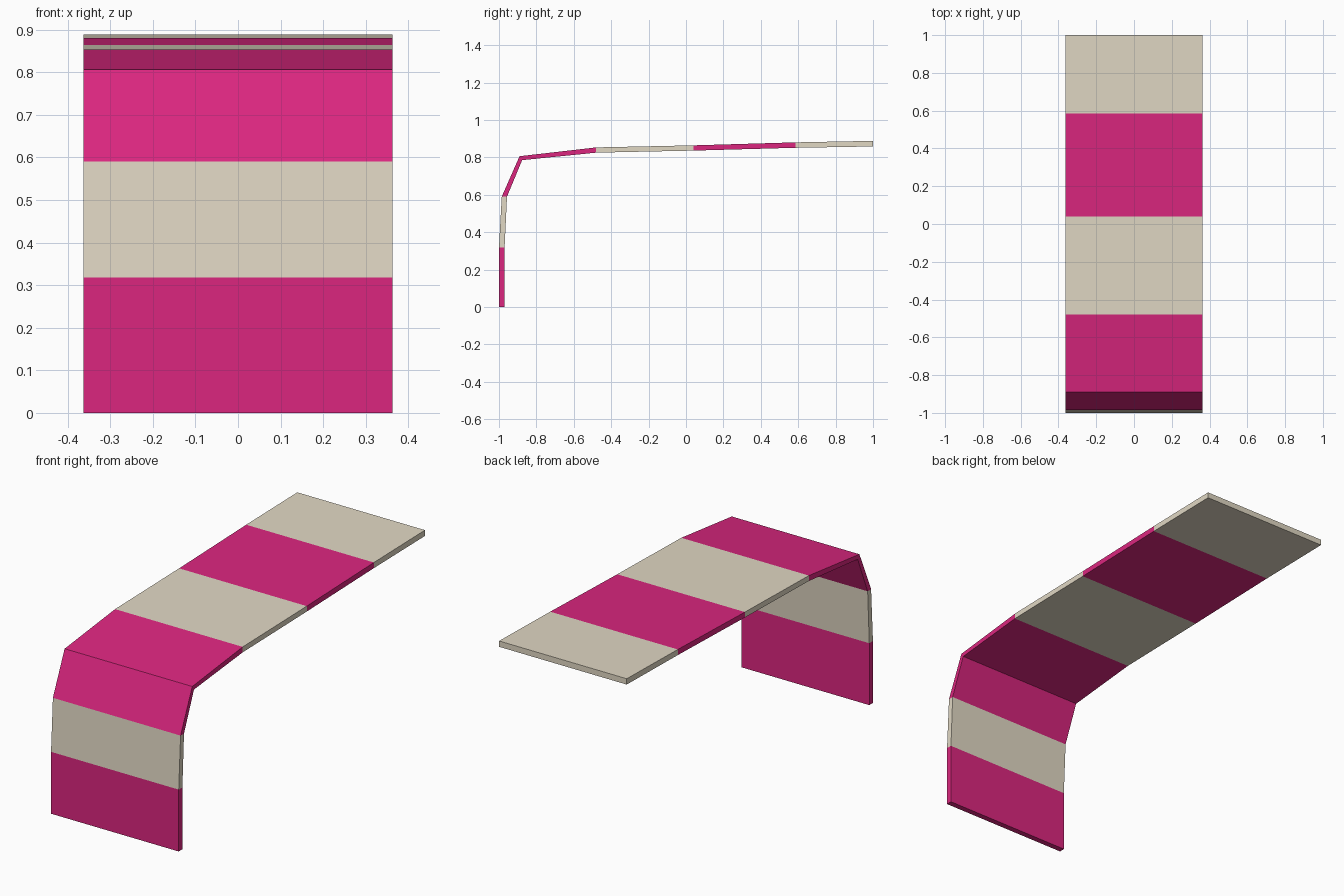
import bpy

if "Cube" in bpy.data.objects:
    bpy.data.objects.remove(bpy.data.objects["Cube"])

HALF_WIDTH = 0.363


def linear(c):
    c /= 255
    return c / 12.92 if c <= 0.04045 else ((c + 0.055) / 1.055) ** 2.4


def material(name, rgb):
    mat = bpy.data.materials.new(name)
    mat.diffuse_color = (*[linear(c) for c in rgb], 1)
    mat.use_nodes = True
    mat.node_tree.nodes["Principled BSDF"].inputs["Base Color"].default_value = mat.diffuse_color
    return mat


# Side profile (y, z): outer and inner edge of the bent panel, floor to tip
outer = [(-1, 0), (-1, 0.318), (-0.985, 0.59), (-0.89, 0.806),
         (-0.48, 0.853), (0.04, 0.864), (0.585, 0.88), (1, 0.888)]
inner = [(-0.97, 0), (-0.97, 0.318), (-0.957, 0.59), (-0.876, 0.785),
         (-0.48, 0.825), (0.04, 0.836), (0.585, 0.851), (1, 0.858)]

# One ring of four corners per profile station
verts = []
for o, i in zip(outer, inner):
    verts += [(-HALF_WIDTH, *o), (HALF_WIDTH, *o), (HALF_WIDTH, *i), (-HALF_WIDTH, *i)]

# Stripe of each section: 0 pink, 1 beige
stripes = [0, 1, 0, 0, 1, 0, 1]
faces, colours = [(3, 2, 1, 0)], [stripes[0]]
for s, stripe in enumerate(stripes):
    a, b = 4 * s, 4 * s + 4
    for k in range(4):
        n = (k + 1) % 4
        faces.append((a + k, a + n, b + n, b + k))
        colours.append(stripe)
end = 4 * len(stripes)
faces.append((end, end + 1, end + 2, end + 3))
colours.append(stripes[-1])

# Bent striped panel
mesh = bpy.data.meshes.new("striped_panel")
mesh.from_pydata(verts, [], faces)
mesh.materials.append(material("pink", (219, 38, 127)))
mesh.materials.append(material("beige", (225, 216, 196)))
for poly, colour in zip(mesh.polygons, colours):
    poly.material_index = colour
mesh.update()
panel = bpy.data.objects.new("striped_panel", mesh)
bpy.context.collection.objects.link(panel)
